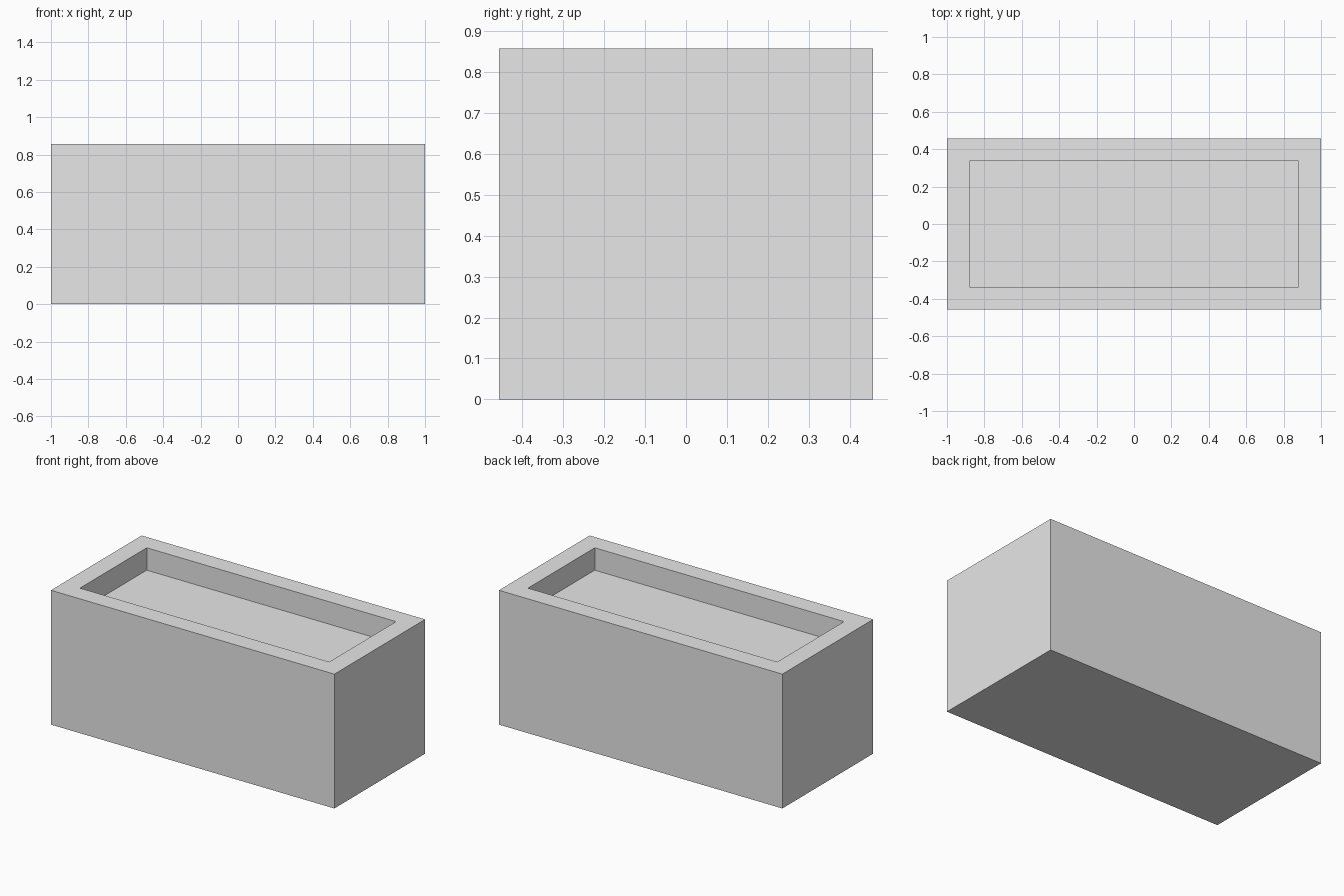
import bpy
import bmesh
from mathutils import Vector

cube = bpy.data.objects.get("Cube")
if cube:
    bpy.data.objects.remove(cube, do_unlink=True)

LENGTH, DEPTH, HEIGHT = 2.0, 0.914, 0.857
RIM, RECESS = 0.17, 0.143

# Plain grey material
grey = bpy.data.materials.new("light grey")
grey.use_nodes = True
colour = (0.8, 0.8, 0.8, 1)
grey.diffuse_color = colour
grey.node_tree.nodes["Principled BSDF"].inputs["Base Color"].default_value = colour

# Solid block standing on the ground
bm = bmesh.new()
bmesh.ops.create_cube(bm, size=1)
bmesh.ops.scale(bm, vec=(LENGTH, DEPTH, HEIGHT), verts=bm.verts)
bmesh.ops.translate(bm, vec=(0, 0, HEIGHT / 2), verts=bm.verts)

# Rim around the top, then a shallow straight-sided recess
top = max(bm.faces, key=lambda f: f.calc_center_median().z)
bmesh.ops.inset_region(bm, faces=[top], thickness=RIM)
result = bmesh.ops.extrude_face_region(bm, geom=[top])
floor_verts = [v for v in result["geom"] if isinstance(v, bmesh.types.BMVert)]
bmesh.ops.translate(bm, vec=Vector((0, 0, -RECESS)), verts=floor_verts)
if top.is_valid:
    bmesh.ops.delete(bm, geom=[top], context="FACES_ONLY")
bmesh.ops.recalc_face_normals(bm, faces=bm.faces)

mesh = bpy.data.meshes.new("planter_box")
bm.to_mesh(mesh)
bm.free()
mesh.materials.append(grey)
box = bpy.data.objects.new("planter_box", mesh)
bpy.context.collection.objects.link(box)
